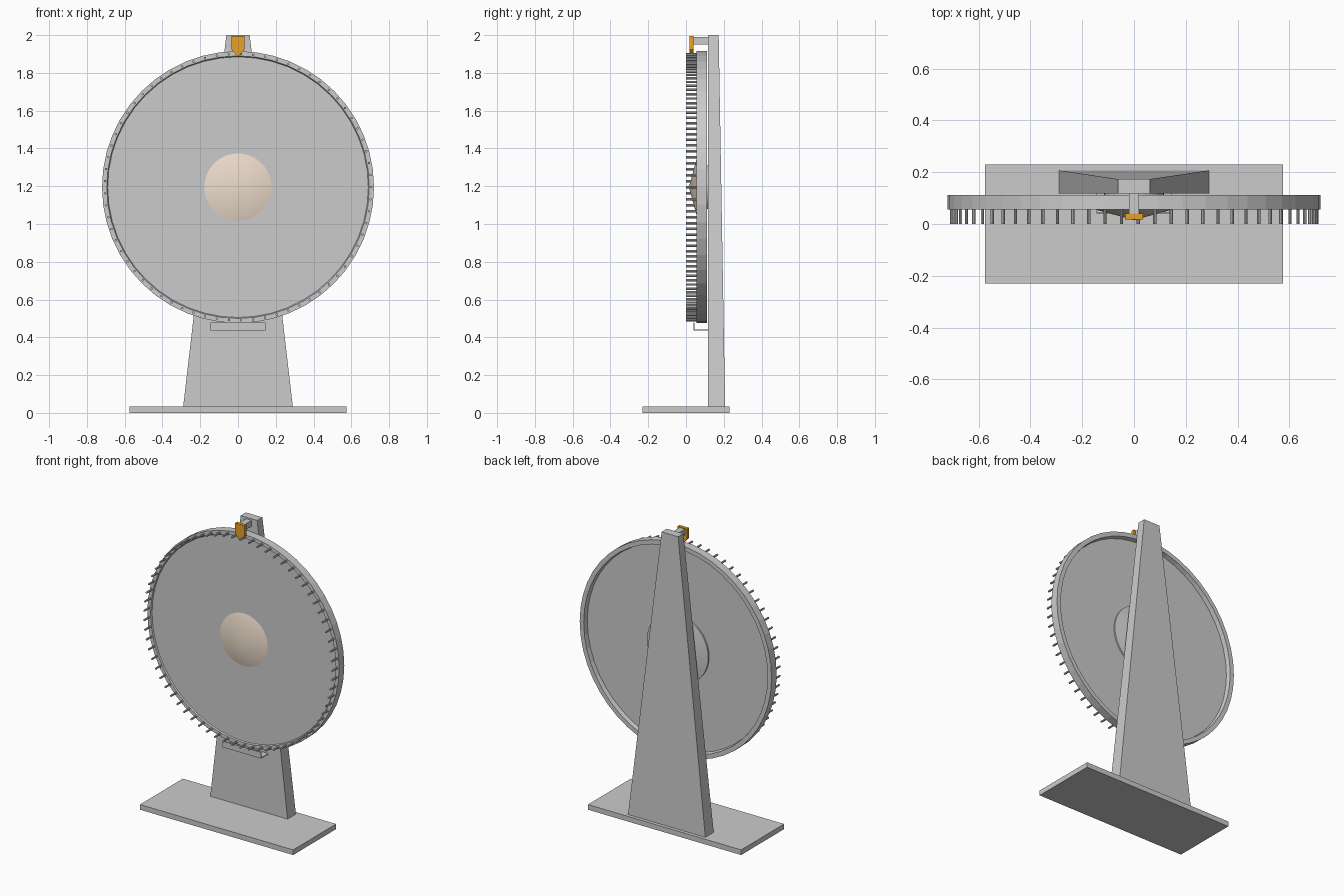
import bpy, bmesh, math
from mathutils import Vector, Matrix

if "Cube" in bpy.data.objects:
    bpy.data.objects.remove(bpy.data.objects["Cube"])

WHEEL_Z = 1.195


def make_object(name, bm, color=None):
    bmesh.ops.remove_doubles(bm, verts=bm.verts, dist=1e-6)
    bmesh.ops.recalc_face_normals(bm, faces=bm.faces)
    mesh = bpy.data.meshes.new(name)
    bm.to_mesh(mesh)
    bm.free()
    obj = bpy.data.objects.new(name, mesh)
    bpy.context.collection.objects.link(obj)
    if color:
        mat = bpy.data.materials.new(name + "_colour")
        mat.diffuse_color = (*color, 1)
        mat.use_nodes = True
        mat.node_tree.nodes["Principled BSDF"].inputs["Base Color"].default_value = mat.diffuse_color
        mesh.materials.append(mat)
    return obj


def box(name, x, y, z):
    bm = bmesh.new()
    bmesh.ops.create_cube(bm, size=1)
    for v in bm.verts:
        v.co = Vector([lo + (c + 0.5) * (hi - lo) for c, (lo, hi) in zip(v.co, (x, y, z))])
    return make_object(name, bm)


def prism(name, points, axis, lo, hi, color=None):
    """Extrude a closed outline: axis 'y' takes (x, z) points, axis 'x' takes (y, z)."""
    bm = bmesh.new()
    to3d = (lambda p, d: (p[0], d, p[1])) if axis == 'y' else (lambda p, d: (d, p[0], p[1]))
    face = bm.faces.new([bm.verts.new(to3d(p, lo)) for p in points])
    ext = bmesh.ops.extrude_face_region(bm, geom=[face], use_keep_orig=True)
    shift = to3d((0, 0), hi - lo)
    bmesh.ops.translate(bm, vec=shift, verts=[g for g in ext['geom'] if isinstance(g, bmesh.types.BMVert)])
    return make_object(name, bm, color)


def lathe(name, profile, sides, color=None):
    """Spin (radius, y) points round the wheel axle."""
    bm = bmesh.new()
    centre = Vector((0, 0, WHEEL_Z))
    verts = [bm.verts.new((r, y, WHEEL_Z)) for r, y in profile]
    edges = [bm.edges.new(p) for p in zip(verts, verts[1:])]
    bmesh.ops.spin(bm, geom=verts + edges, cent=centre, axis=(0, 1, 0),
                   angle=math.tau, steps=sides, use_merge=True)
    return make_object(name, bm, color)


# Stand: base board and tapered post
box("base_board", (-0.575, 0.575), (-0.23, 0.23), (0, 0.035))
bm = bmesh.new()
rings = [[bm.verts.new((sx * w, y, z)) for sx, y in ((-1, 0.117), (1, 0.117), (1, back), (-1, back))]
         for w, back, z in ((0.29, 0.207, 0.035), (0.062, 0.173, 2.0))]
bm.faces.new(rings[0])
bm.faces.new(rings[1])
for i in range(4):
    j = (i + 1) % 4
    bm.faces.new((rings[0][i], rings[0][j], rings[1][j], rings[1][i]))
make_object("post", bm)

# Wheel: raised rim around a thin disc
lathe("wheel", [(0, 0.064), (0.69, 0.064), (0.695, 0.056), (0.72, 0.056), (0.72, 0.111),
                (0.69, 0.111), (0.685, 0.08), (0, 0.08)], 48)

# Hubs: front cone and stepped rear hub
cone = lathe("front_hub_cone", [(0, 0.066), (0.185, 0.066), (0, 0.015)], 64, (0.85, 0.72, 0.6))
rear = lathe("rear_hub", [(0, 0.075), (0.23, 0.075), (0.23, 0.09), (0.115, 0.108), (0.115, 0.12), (0, 0.12)], 48)
for obj in (cone, rear):
    bpy.ops.object.select_all(action='DESELECT')
    obj.select_set(True)
    bpy.context.view_layer.objects.active = obj
    bpy.ops.object.shade_smooth_by_angle(angle=math.radians(8))

# Pegs around the rim
bm = bmesh.new()
PEGS = 69
for i in range(PEGS):
    a = math.tau * i / PEGS
    place = Matrix.Translation((0.705 * math.cos(a), 0.03, WHEEL_Z + 0.705 * math.sin(a)))
    bmesh.ops.create_cone(bm, cap_ends=True, segments=8, radius1=0.0065, radius2=0.0065,
                          depth=0.06, matrix=place @ Matrix.Rotation(math.pi / 2, 4, 'X'))
make_object("rim_pegs", bm)

# Pointer on its arm
prism("pointer", [(-0.035, 1.995), (0.035, 1.995), (0.035, 1.925), (0, 1.885), (-0.035, 1.925)],
      'y', 0.018, 0.04, (0.8, 0.36, 0.02))
box("pointer_arm", (-0.02, 0.02), (0.038, 0.122), (1.95, 1.99))

# Thin tray under the wheel
prism("lower_tray", [(0.04, 0.478), (0.04, 0.436), (0.12, 0.436), (0.12, 0.441), (0.045, 0.441), (0.045, 0.478)],
      'x', -0.145, 0.145)
